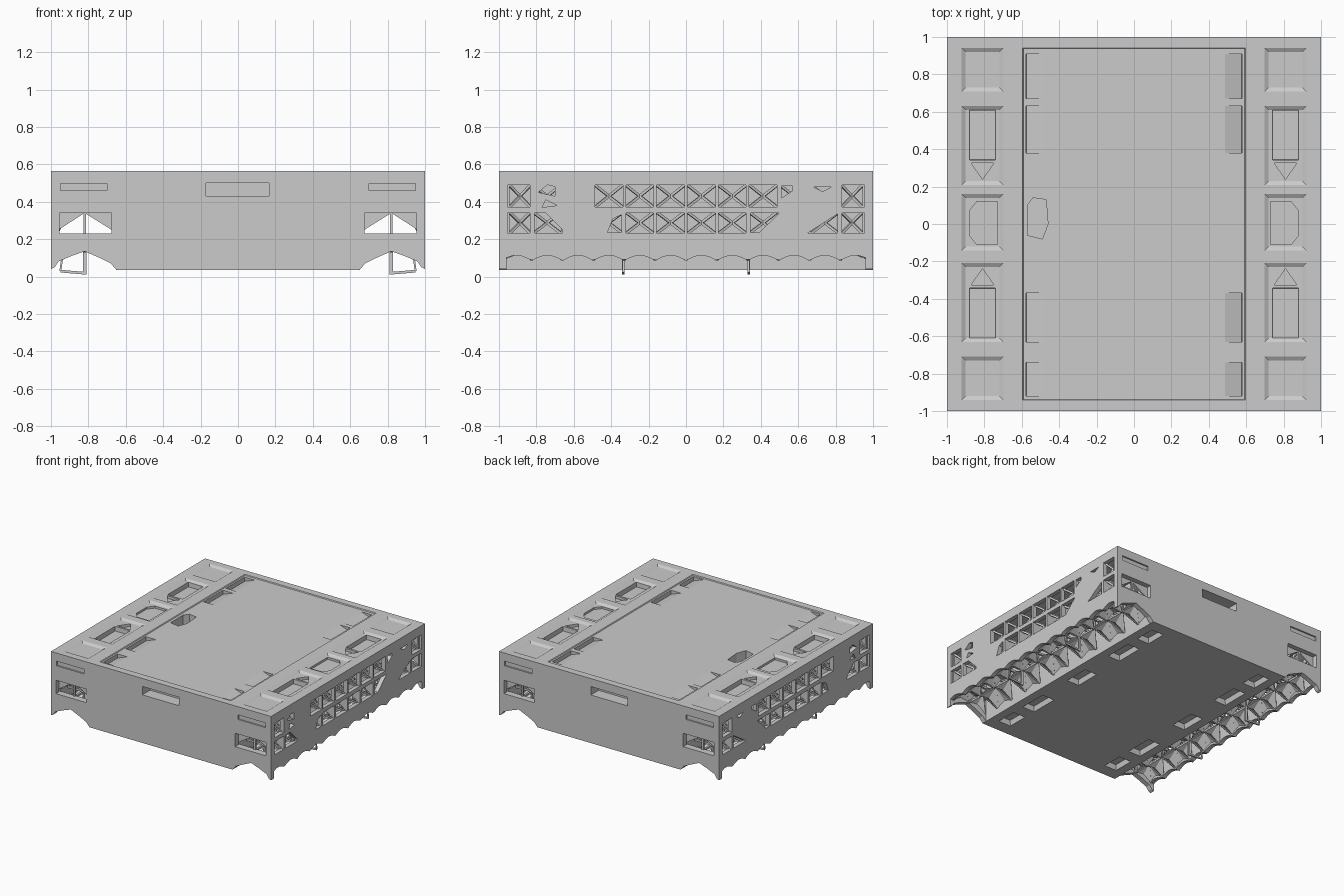
import bpy, bmesh
from math import pi, cos
from mathutils import Vector, Matrix

if "Cube" in bpy.data.objects:
    bpy.data.objects.remove(bpy.data.objects["Cube"])

P = 0.165          # lattice pitch along y
SIDES = (-1, 1)


def loft(bm, a, b):
    """Closed solid between two matching loops."""
    va, vb = [bm.verts.new(p) for p in a], [bm.verts.new(p) for p in b]
    n = len(a)
    fs = [bm.faces.new(va), bm.faces.new(vb)]
    for i in range(n):
        j = (i + 1) % n
        fs.append(bm.faces.new((va[i], va[j], vb[j], vb[i])))
    bmesh.ops.recalc_face_normals(bm, faces=fs)


def prism(bm, pts, axis, lo, hi):
    """Extrude a 2D outline along an axis: x takes (y,z), y takes (x,z), z takes (x,y)."""
    def at(p, h):
        return {'x': (h, *p), 'y': (p[0], h, p[1]), 'z': (*p, h)}[axis]
    loft(bm, [at(p, lo) for p in pts], [at(p, hi) for p in pts])


def rect(a0, a1, b0, b1):
    return [(a0, b0), (a1, b0), (a1, b1), (a0, b1)]


def box(bm, x0, x1, y0, y1, z0, z1):
    prism(bm, rect(x0, x1, y0, y1), 'z', z0, z1)


def pocket(bm, x0, x1, y0, y1, z_top, z_bot, t):
    """Tapered pocket with a smaller floor than mouth."""
    loft(bm, [(x, y, z_top) for x, y in rect(x0, x1, y0, y1)],
         [(x, y, z_bot) for x, y in rect(x0 + t, x1 - t, y0 + t, y1 - t)])


def strut(bm, a, b, w):
    a, b = Vector(a), Vector(b)
    d = b - a
    m = Matrix.Translation((a + b) / 2) @ d.to_track_quat('Z', 'Y').to_matrix().to_4x4()
    bmesh.ops.create_cube(bm, size=1, matrix=m @ Matrix.Diagonal((w, w, d.length, 1)))


def obj(name, fill):
    bm = bmesh.new()
    fill(bm)
    me = bpy.data.meshes.new(name)
    bm.to_mesh(me)
    bm.free()
    o = bpy.data.objects.new(name, me)
    bpy.context.collection.objects.link(o)
    return o


def cut(target, *fills):
    for f in fills:
        c = obj("cutter", f)
        c.hide_render = True
        m = target.modifiers.new("cut", 'BOOLEAN')
        m.operation, m.solver, m.object = 'DIFFERENCE', 'EXACT', c
        bpy.context.view_layer.update()
        me = bpy.data.meshes.new_from_object(
            target.evaluated_get(bpy.context.evaluated_depsgraph_get()))
        target.modifiers.clear()
        target.data = me
        bpy.data.objects.remove(c)


# Shared cutters: handle slots on both ends and the open hole in the top
def handle_slots(bm):
    for s in SIDES:
        box(bm, -0.17, 0.165, min(s * 0.9, s * 1.1), max(s * 0.9, s * 1.1), 0.43, 0.499)


def open_hole(bm):
    prism(bm, [(-.57, .1), (-.54, .14), (-.47, .13), (-.46, 0), (-.49, -.08), (-.57, -.06)],
          'z', 0.38, 0.7)


# Top deck with dished surrounds, deep pockets and sloped inner pockets
def dishes(bm):
    pocket(bm, -0.6, 0.6, -0.945, 0.945, 0.57, 0.558, 0.008)
    for s in SIDES:
        for y0, y1 in ((-.95, -.7), (-.64, -.2), (-.15, .17), (.2, .64), (.7, .95)):
            xs = sorted((s * 0.69, s * 0.93))
            pocket(bm, *xs, y0, y1, 0.57, 0.552, 0.03)


def deep_pockets(bm):
    for s in SIDES:
        for e in SIDES:
            pocket(bm, *sorted((s * .74, s * .88)), *sorted((e * .34, e * .61)), 0.58, 0.515, 0.004)
            prism(bm, [(s * .75, e * .325), (s * .87, e * .325), (s * .81, e * .24)], 'z', 0.53, 0.6)
        prism(bm, [(s * .73, -.11), (s * .84, -.11), (s * .88, -.06), (s * .88, .07),
                   (s * .84, .12), (s * .73, .12)], 'z', 0.535, 0.6)


def sloped_pockets(bm):
    for s in SIDES:
        for y0, y1 in ((-.92, -.74), (-.63, -.37), (.38, .63), (.67, .91)):
            prism(bm, [(s * .44, .575), (s * .58, .575), (s * .575, .525)], 'y', y0, y1)


deck = obj("top_deck", lambda bm: box(bm, -1, 1, -1, 1, 0.5, 0.565))
cut(deck, dishes, deep_pockets, sloped_pockets, open_hole)


# Solid centre block with shallow pockets underneath
def floor_pockets(bm):
    for s in SIDES:
        for y0, y1 in ((-.9, -.72), (-.62, -.38), (-.1, .12), (.38, .62), (.72, .9)):
            pocket(bm, *sorted((s * .46, s * .58)), y0, y1, 0.02, 0.075, 0.015)


core = obj("centre_block", lambda bm: box(bm, -0.65, 0.65, -0.96, 0.96, 0.035, 0.5))
cut(core, floor_pockets, handle_slots, open_hole)


# End walls with arched lower corners
def end_walls(bm):
    arch = [(.65, .035), (.68, .07), (.74, .1), (.82, .135), (.89, .11), (.96, .08), (.98, .05), (1, .04)]
    outline = [(-x, z) for x, z in reversed(arch)] + arch + [(1, .5), (-1, .5)]
    for lo in (-1, 0.96):
        prism(bm, outline, 'y', lo, lo + 0.04)


def end_windows(bm):
    for s in SIDES:
        for y in SIDES:
            ys = sorted((y * .9, y * 1.1))
            prism(bm, rect(*sorted((s * .675, s * .955)), .23, .34), 'y', *ys)


def end_grooves(bm):
    for s in SIDES:
        for y in SIDES:
            box(bm, *sorted((s * .7, s * .95)), *sorted((y * .988, y * 1.1)), .46, .498)


ends = obj("end_walls", end_walls)
cut(ends, end_windows, end_grooves, handle_slots)


# Side walls with a scalloped lower edge
def side_walls(bm):
    n = 96
    low = []
    for i in range(n + 1):
        y = -0.96 + 1.92 * i / n
        low.append((y, 0.085 + 0.028 * abs(cos(pi * (y / P + 0.5)))))
    for lo in (-1, 0.965):
        prism(bm, low + [(.96, .5), (-.96, .5)], 'x', lo, lo + 0.035)


UPPER, LOWER = (.372, .49), (.232, .34)
windows = [rect(k * P + .008, (k + 1) * P - .008, *UPPER) for k in range(-3, 3)]
windows += [rect(k * P + .008, (k + 1) * P - .008, *LOWER) for k in range(-2, 2)]
for e0, e1 in ((-.955, -.833), (.833, .955)):
    windows += [rect(e0, e1, *UPPER), rect(e0, e1, *LOWER)]
windows += [                                   # partly closed cells
    [(-.81, .232), (-.66, .232), (-.66, .25), (-.75, .34), (-.81, .34)],
    [(.81, .232), (.65, .232), (.81, .335)],
    [(-.42, .235), (-.345, .235), (-.345, .33), (-.39, .31)],
    [(.345, .235), (.39, .235), (.5, .34), (.345, .34)],
    [(-.79, .45), (-.7, .43), (-.7, .48), (-.74, .49)],
    [(-.77, .37), (-.69, .38), (-.75, .41)],
    [(.51, .42), (.57, .46), (.57, .485), (.51, .485)],
    [(.68, .48), (.73, .455), (.78, .48)],
]


def side_windows(bm):
    for s in SIDES:
        for w in windows:
            prism(bm, w, 'x', *sorted((s * .9, s * 1.1)))


walls = obj("side_walls", side_walls)
cut(walls, side_windows)


# Inner lattice: crossed braces, rails and gusseted cross frames
def lattice(bm):
    for s in SIDES:
        a, b, c = s * .66, s * .82, s * .975
        for k in range(-6, 7):
            y = max(-.95, min(.95, k * P))
            for z in (.22, .355):
                strut(bm, (a, y, z), (c, y, z), .016)
            strut(bm, (b, y, .13), (b, y, .5), .014)
            strut(bm, (c, y, .1), (c, y, .5), .014)
            strut(bm, (a, y, .37), (b, y, .49), .012)
            strut(bm, (c, y, .37), (b, y, .49), .012)
            for q in (a, c):                   # gussets above the diagonals
                prism(bm, [(q, .24), (q, .355), (b, .355), (b, .34)], 'y', y - .006, y + .006)
            if k == 6:
                continue
            y1 = min(.95, (k + 1) * P)
            ym = (y + y1) / 2
            for z0, z1 in ((.225, .35), (.365, .495)):
                zm = (z0 + z1) / 2
                for p in ((y, z0), (y, z1), (y1, z0), (y1, z1)):
                    strut(bm, (c, *p), (s * .94, ym, zm), .014)
        for x in (b, c):
            for z in (.22, .355):
                strut(bm, (x, -.96, z), (x, .96, z), .016)


obj("inner_lattice", lattice)


# Underside: rows of tent shaped webs, open along their length
def tents(bm):
    for s in SIDES:
        for i in range(2):
            xs = ((.65, .09), (.82, .135)) if i == 0 else ((.82, .135), (.98, .09))
            (x0, z0), (x1, z1) = xs
            for k in range(-6, 6):
                y0, y1 = max(-.97, k * P), min(.97, (k + 1) * P)
                top = Vector((s * (x0 + x1) / 2, (y0 + y1) / 2, .205))
                q = [Vector(p) for p in ((s * x0, y0, z0), (s * x1, y0, z1),
                                         (s * x1, y1, z1), (s * x0, y1, z0))]
                for j in range(4):
                    a, b = q[j], q[(j + 1) % 4]
                    m = (a + b) / 2 + Vector((0, 0, .03))
                    strut(bm, a, top, .012)
                    if j % 2 == 0 or (k + i) % 2:
                        t, u, v, w = (bm.verts.new(p) for p in (top, a, m, b))
                        bm.faces.new((t, u, v))
                        bm.faces.new((t, v, w))


obj("underside_webs", tents)


# Four thin feet hanging below the side sections
def feet(bm):
    for s in SIDES:
        for y in (-.335, .335):
            box(bm, *sorted((s * .81, s * .828)), y - .006, y + .006, .01, .15)
            prism(bm, [(s * .81, .01), (s * .95, .022), (s * .95, .036), (s * .81, .024)],
                  'y', y - .006, y + .006)
            strut(bm, (s * .95, y, .03), (s * .94, y, .1), .01)


obj("feet", feet)
